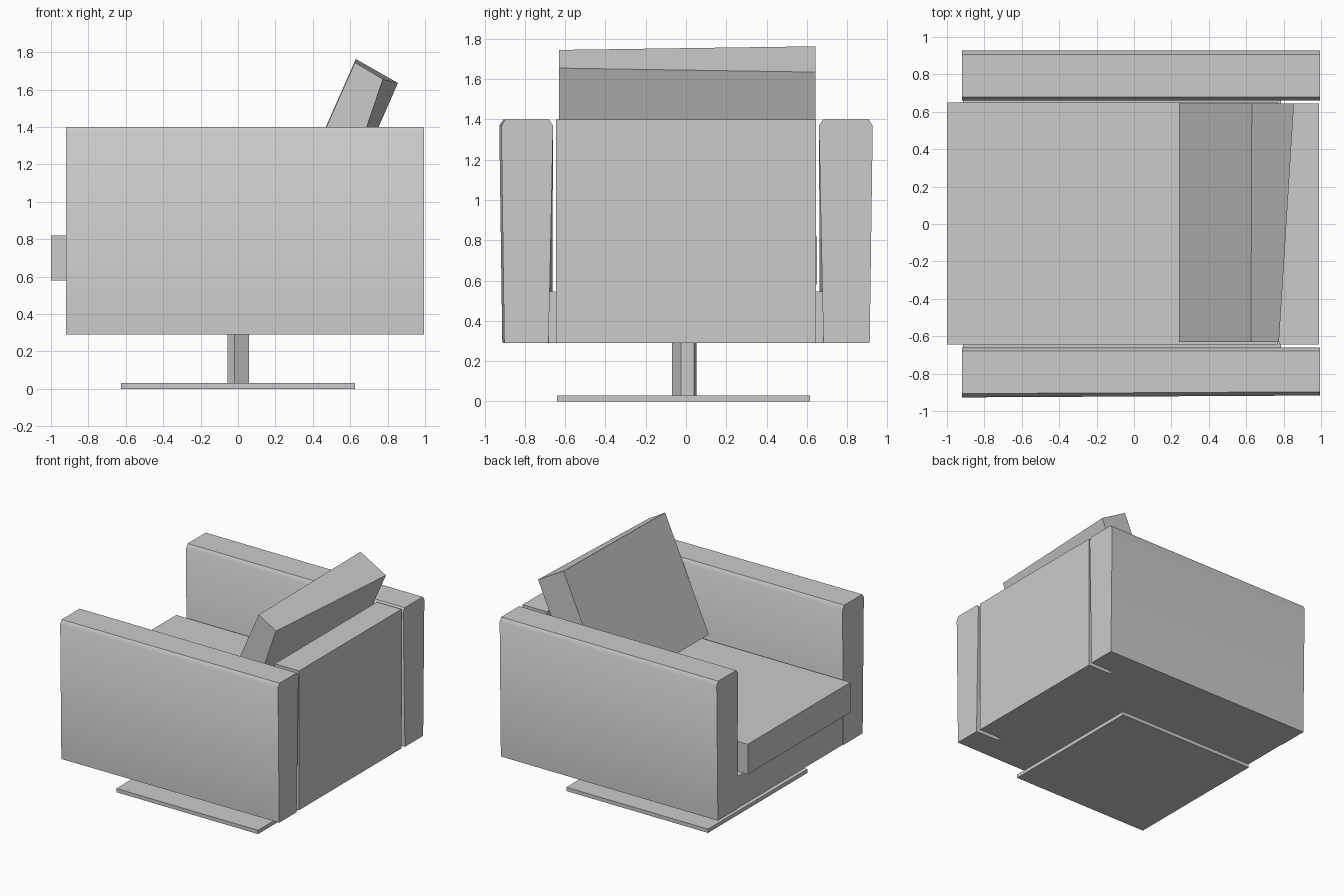
import bpy
import bmesh
import math

old = bpy.data.objects.get("Cube")
if old:
    bpy.data.objects.remove(old, do_unlink=True)

grey = bpy.data.materials.new("plain grey")
grey.use_nodes = True
colour = (0.6, 0.6, 0.6, 1)
grey.diffuse_color = colour
grey.node_tree.nodes["Principled BSDF"].inputs["Base Color"].default_value = colour


def loft(name, start, end, smooth=False):
    """Solid between two matching end sections."""
    bm = bmesh.new()
    a = [bm.verts.new(p) for p in start]
    b = [bm.verts.new(p) for p in end]
    bm.faces.new(a)
    bm.faces.new(b[::-1])
    n = len(a)
    for i in range(n):
        j = (i + 1) % n
        bm.faces.new((a[i], b[i], b[j], a[j]))
    bmesh.ops.recalc_face_normals(bm, faces=bm.faces)
    mesh = bpy.data.meshes.new(name)
    bm.to_mesh(mesh)
    bm.free()
    mesh.materials.append(grey)
    obj = bpy.data.objects.new(name, mesh)
    bpy.context.collection.objects.link(obj)
    if smooth:
        bpy.ops.object.select_all(action='DESELECT')
        obj.select_set(True)
        bpy.context.view_layer.objects.active = obj
        bpy.ops.object.shade_smooth_by_angle(angle=math.radians(50))
    return obj


def box(name, x0, x1, y0, y1, z0, z1):
    ring = [(x0, y0), (x1, y0), (x1, y1), (x0, y1)]
    return loft(name, [(x, y, z0) for x, y in ring], [(x, y, z1) for x, y in ring])


# Arms: tall slabs, slightly narrower at the bottom, long top edges chamfered
def arm(name, side, top_out, inner_front):
    def section(x, out, inner):
        pts = [(inner, 0.29), (out - 0.015, 0.29), (out, 1.37),
               (out - 0.02, 1.4), (0.68, 1.4), (0.66, 1.37)]
        return [(x, side * y, z) for y, z in pts]
    return loft(name, section(-0.92, top_out, inner_front),
                section(0.995, top_out - (0.01 if side < 0 else 0), 0.682), True)


arm("left_arm", 1, 0.927, 0.665)
arm("right_arm", -1, 0.927, 0.665)

# Seat frame, cushion and backrest
box("seat_frame", -0.915, 0.785, -0.68, 0.68, 0.29, 0.545)
box("seat_cushion", -1.0, 0.77, -0.645, 0.65, 0.58, 0.82)
box("backrest", 0.775, 0.99, -0.645, 0.645, 0.29, 1.4)

# Loose back pillow leaning on the backrest, thinner at one top corner
right_end = [(0.24, 0.875), (0.47, 0.755), (0.775, 1.655), (0.625, 1.745)]
left_end = [(0.24, 0.88), (0.465, 0.755), (0.855, 1.635), (0.63, 1.763)]
loft("back_pillow", [(x, -0.63, z) for x, z in right_end],
     [(x, 0.643, z) for x, z in left_end])

# Faceted swivel post and flat floor plate
post = [(-0.02, -0.07), (0.06, -0.025), (0.055, 0.04),
        (0.0, 0.052), (-0.05, 0.035), (-0.055, -0.035)]
loft("swivel_post", [(x, y, 0.02) for x, y in post], [(x, y, 0.3) for x, y in post])
box("floor_plate", -0.625, 0.625, -0.64, 0.615, 0.0, 0.03)
